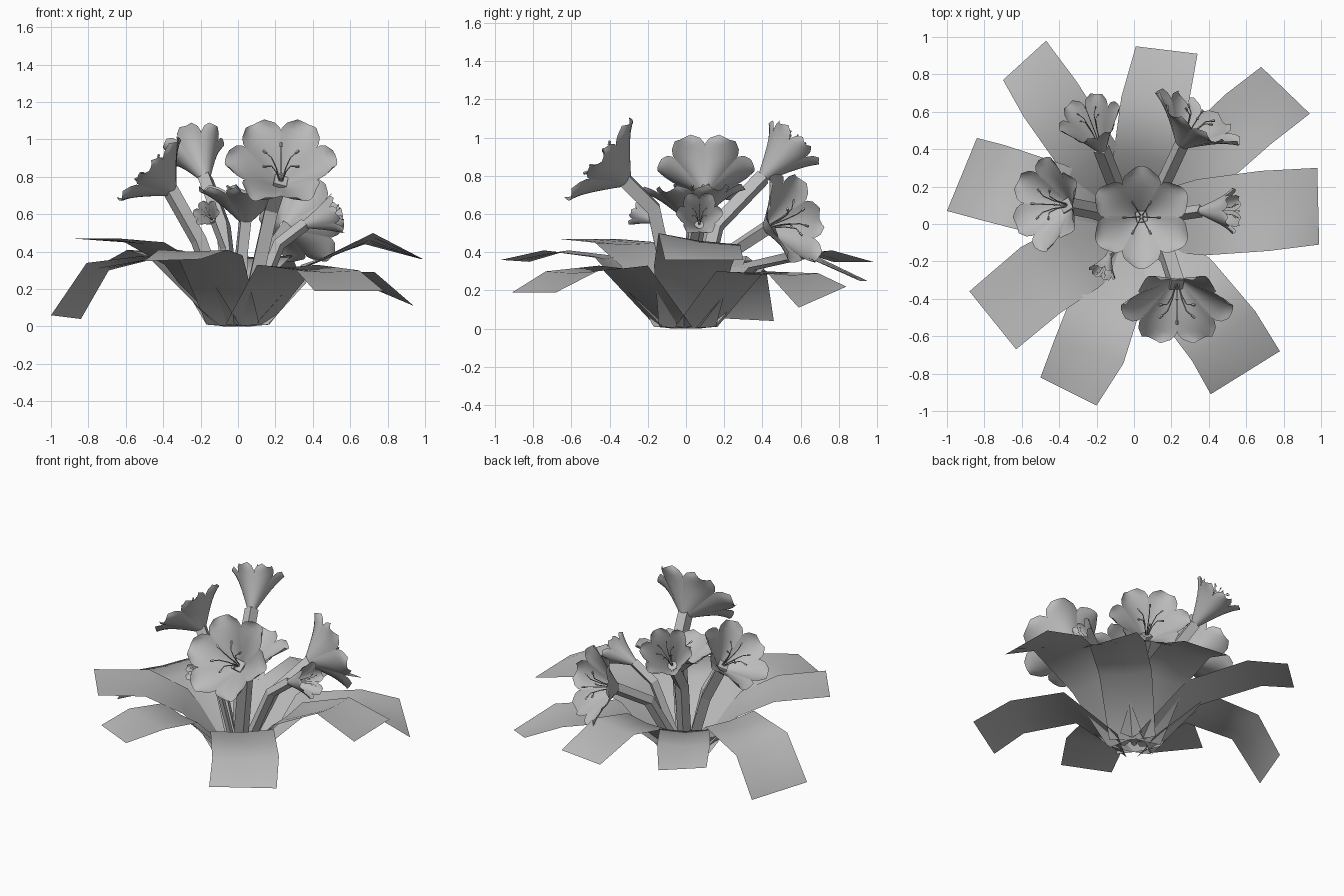
import bpy
from math import cos, sin, pi, radians
from mathutils import Vector

cube = bpy.data.objects.get("Cube")
if cube:
    bpy.data.objects.remove(cube, do_unlink=True)

grey = bpy.data.materials.new("plain grey")
grey.use_nodes = True
grey.diffuse_color = (0.5, 0.5, 0.5, 1)
grey.node_tree.nodes["Principled BSDF"].inputs["Base Color"].default_value = (0.5, 0.5, 0.5, 1)


def add_object(name, data):
    ob = bpy.data.objects.new(name, data)
    bpy.context.collection.objects.link(ob)
    data.materials.append(grey)
    return ob


def add_grids(name, grids):
    """One smooth mesh made of several grids, each a list of equal rows of points."""
    verts, faces = [], []
    for rows in grids:
        start, n = len(verts), len(rows[0])
        verts += [p for row in rows for p in row]
        for i in range(len(rows) - 1):
            for j in range(n - 1):
                a = start + i * n + j
                faces.append((a, a + n, a + n + 1, a + 1))
    mesh = bpy.data.meshes.new(name)
    mesh.from_pydata(verts, [], faces)
    mesh.shade_smooth()
    return add_object(name, mesh)


def add_tubes(name, paths, radius):
    """Four-sided flat-faced tubes along point paths."""
    curve = bpy.data.curves.new(name, "CURVE")
    curve.dimensions = "3D"
    curve.bevel_depth = radius
    curve.bevel_resolution = 0
    curve.use_fill_caps = True
    for path in paths:
        spline = curve.splines.new("POLY")
        spline.use_smooth = False
        spline.points.add(len(path) - 1)
        for point, co in zip(spline.points, path):
            point.co = (*co, 1)
    return add_object(name, curve)


# Broad strap leaves: two tip corners, bend, knee (radius, height), half width, bend twist
def leaf(name, right_tip, left_tip, bend, knee, half, twist=0.0):
    right_tip, left_tip, bend = Vector(right_tip), Vector(left_tip), Vector(bend)
    out = Vector((bend.x, bend.y, 0)).normalized()
    side = Vector((-out.y, out.x, 0))
    up = Vector((0, 0, 1))
    stations = [
        (out * 0.08 + up * 0.01, side * 0.15, 0.01),
        (out * knee[0] + up * knee[1], side * half * 0.95, 0.015),
        (bend, side * half + up * twist, 0.01),
        ((right_tip + left_tip) / 2, (left_tip - right_tip) / 2, 0.0),
    ]
    rows = [[centre + across * t - up * sag * (1 - abs(t)) for t in (-1, -0.5, 0, 0.5, 1)]
            for centre, across, sag in stations]
    add_grids(name, [rows])


leaf("leaf_east", (0.99, -0.11, 0.36), (0.98, 0.30, 0.36), (0.70, 0.07, 0.47), (0.36, 0.33), 0.215, -0.03)
leaf("leaf_northeast", (0.94, 0.59, 0.11), (0.68, 0.84, 0.22), (0.61, 0.56, 0.29), (0.42, 0.30), 0.18)
leaf("leaf_north", (0.34, 0.91, 0.25), (0.01, 0.95, 0.25), (0.11, 0.65, 0.38), (0.36, 0.32), 0.18)
leaf("leaf_northwest", (-0.47, 0.98, 0.35), (-0.70, 0.77, 0.35), (-0.45, 0.67, 0.41), (0.40, 0.33), 0.17)
leaf("leaf_west", (-0.84, 0.46, 0.04), (-1.0, 0.07, 0.06), (-0.75, 0.22, 0.32), (0.45, 0.38), 0.21, 0.02)
leaf("leaf_southwest", (-0.88, -0.36, 0.47), (-0.63, -0.67, 0.47), (-0.50, -0.30, 0.45), (0.34, 0.33), 0.205)
leaf("leaf_south", (-0.50, -0.82, 0.35), (-0.20, -0.97, 0.36), (-0.24, -0.68, 0.41), (0.45, 0.38), 0.195)
leaf("leaf_southeast", (0.41, -0.91, 0.19), (0.78, -0.68, 0.19), (0.48, -0.60, 0.30), (0.42, 0.33), 0.215)


# Funnel flower of six overlapping pleated petals with stamens and stem
def flower(name, base, axis, radius, depth, phase, bend, stem_radius):
    base, bend = Vector(base), Vector(bend)
    turn = Vector(axis).to_track_quat("Z", "Y")

    def place(r, a, z):
        return base + turn @ Vector((r * cos(a), r * sin(a), z))

    petals = []
    steps = 9
    for k in range(6):
        mid = radians(phase + 60 * k)
        rows = []
        for i in range(steps + 1):
            v = i / steps
            taper = max(0.0, (v - 0.6) / 0.4)
            half = radians(31) * (1 - 0.62 * taper ** 2.7)
            row = []
            for j in range(7):
                t = j / 3 - 1
                r = radius * (0.12 + 0.9 * v) * (1 - 0.06 * t * t * taper)
                z = depth * (1.25 * v - 0.25 * v ** 3)
                z += radius * v * (0.08 * t * t - 0.04 * (1 - abs(t)) * taper)
                row.append(place(r, mid + half * t, z))
            rows.append(row)
        petals.append(rows)
    add_grids(name + "_petals", petals)

    filaments, anthers = [], []
    for k in range(6):
        a = radians(phase + 60 * k + 30)
        path = [place(radius * r, a, depth * z)
                for r, z in ((0.03, 0.1), (0.10, 0.6), (0.20, 0.98), (0.34, 1.1))]
        filaments.append(path)
        along = (path[-1] - path[-2]).normalized() * radius * 0.04
        anthers.append([path[-1] - along, path[-1] + along])
    add_tubes(name + "_stamens", filaments, radius * 0.012)
    add_tubes(name + "_anthers", anthers, radius * 0.025)

    foot = Vector((bend.x * 0.25, bend.y * 0.25, 0.03))
    tip = base + Vector(axis).normalized() * 0.02
    add_tubes(name + "_stem", [[foot, bend, tip]], stem_radius)


flower("top_flower", (0.04, 0.04, 0.56), (0, -0.03, 1), 0.27, 0.17, 30, (0.02, 0.03, 0.4), 0.04)
flower("front_flower", (0.23, -0.31, 0.77), (0, -0.78, 0.63), 0.295, 0.18, 0, (0.18, -0.17, 0.63), 0.05)
flower("left_flower", (-0.35, 0.10, 0.72), (-0.72, 0.03, 0.70), 0.25, 0.17, 0, (-0.21, 0.07, 0.46), 0.045)
flower("rear_flower", (0.25, 0.42, 0.53), (0.5, 0.8, 0.25), 0.26, 0.18, 0, (0.15, 0.20, 0.38), 0.04)
flower("tall_rear_flower", (-0.17, 0.39, 0.78), (-0.25, 0.65, 0.7), 0.17, 0.27, 0, (-0.08, 0.16, 0.54), 0.045)
flower("side_flower", (0.34, 0.07, 0.54), (0.95, 0, 0.32), 0.12, 0.20, 0, (0.22, 0.05, 0.44), 0.035)
flower("small_flower", (-0.13, -0.16, 0.56), (-0.3, -0.75, 0.35), 0.075, 0.12, 0, (-0.08, -0.09, 0.42), 0.02)
